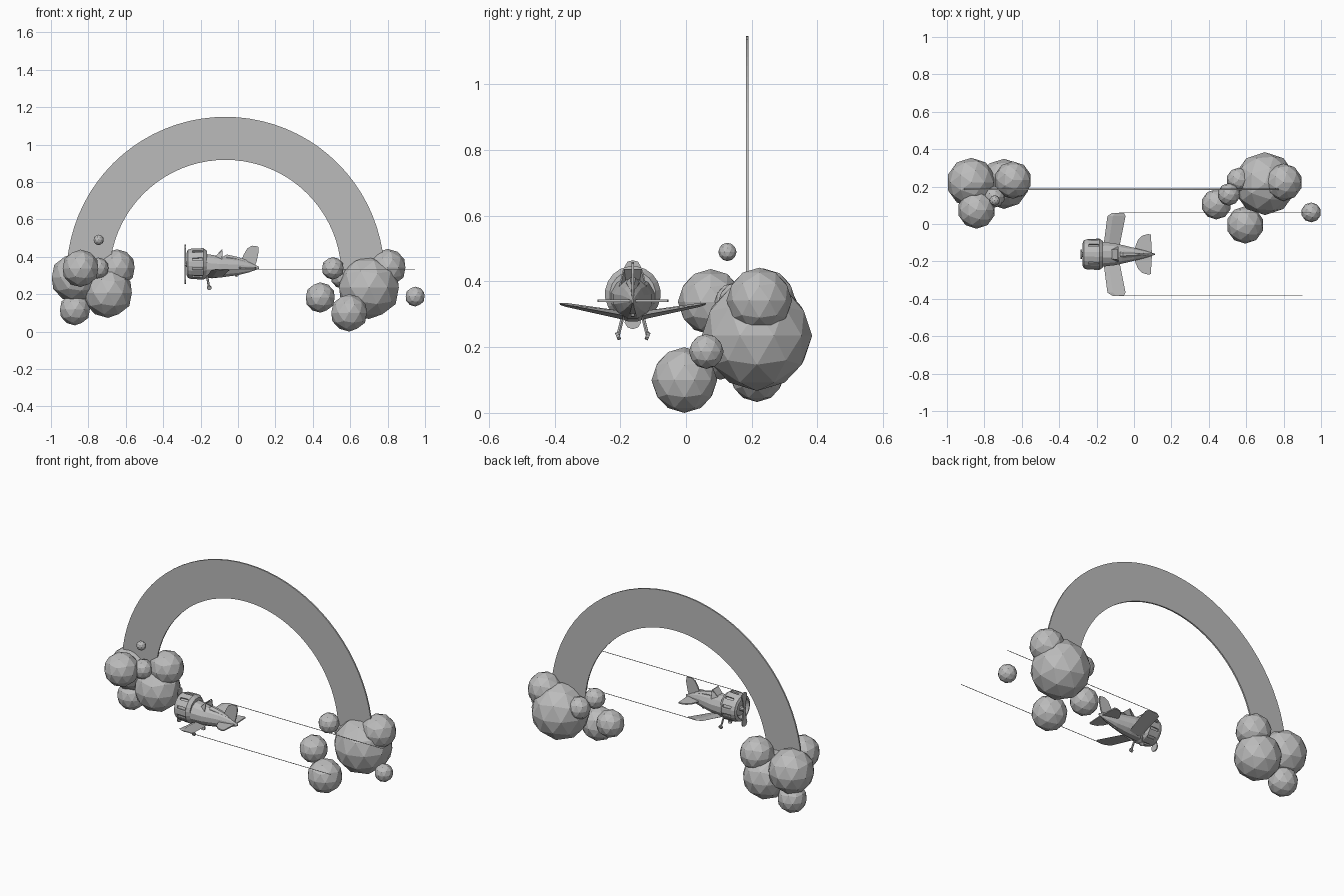
import bpy, bmesh, math
from mathutils import Vector, Matrix

if "Cube" in bpy.data.objects:
    bpy.data.objects.remove(bpy.data.objects["Cube"])

grey = bpy.data.materials.new("plain grey")
grey.diffuse_color = (0.5, 0.5, 0.5, 1)
grey.use_nodes = True
grey.node_tree.nodes["Principled BSDF"].inputs["Base Color"].default_value = grey.diffuse_color
CY = -0.162   # centre plane of the aeroplane


def finish(name, bm):
    bmesh.ops.recalc_face_normals(bm, faces=bm.faces)
    me = bpy.data.meshes.new(name)
    bm.to_mesh(me)
    bm.free()
    me.materials.append(grey)
    ob = bpy.data.objects.new(name, me)
    bpy.context.collection.objects.link(ob)
    return ob


def ball(name, x, y, z, r):
    bm = bmesh.new()
    bmesh.ops.create_icosphere(bm, subdivisions=2, radius=r,
                               matrix=Matrix.Translation((x, y, z)))
    return finish(name, bm)


def plate(name, pts, offset):
    """Flat outline extruded along an offset."""
    bm = bmesh.new()
    off = Vector(offset)
    a = [bm.verts.new(Vector(p) - off / 2) for p in pts]
    b = [bm.verts.new(Vector(p) + off / 2) for p in pts]
    bm.faces.new(a)
    bm.faces.new(b[::-1])
    n = len(a)
    for i in range(n):
        bm.faces.new((a[i], a[(i + 1) % n], b[(i + 1) % n], b[i]))
    return finish(name, bm)


def loft(name, rings, sides, slots=None):
    """Rings along x: (x, centre z, half width, half height)."""
    bm = bmesh.new()
    loops = []
    for x, zc, ry, rz in rings:
        loops.append([bm.verts.new((x, CY + ry * math.sin(2 * math.pi * (i + .5) / sides),
                                    zc + rz * math.cos(2 * math.pi * (i + .5) / sides)))
                      for i in range(sides)])
    cut = []
    for k in range(len(loops) - 1):
        for i in range(sides):
            j = (i + 1) % sides
            f = bm.faces.new((loops[k][i], loops[k][j], loops[k + 1][j], loops[k + 1][i]))
            if k == slots and i % 2:
                cut.append(f)
    bm.faces.new(loops[0])
    bm.faces.new(loops[-1])
    bmesh.ops.recalc_face_normals(bm, faces=bm.faces)
    if cut:
        bmesh.ops.inset_individual(bm, faces=cut, thickness=0.008, depth=0)
        bmesh.ops.inset_individual(bm, faces=cut, thickness=0.0005, depth=-0.008)
    return finish(name, bm)


def rod(name, a, b, r, sides=6):
    a, b = Vector(a), Vector(b)
    d = b - a
    bm = bmesh.new()
    m = Matrix.Translation((a + b) / 2) @ d.to_track_quat('Z', 'Y').to_matrix().to_4x4()
    bmesh.ops.create_cone(bm, cap_ends=True, segments=sides, radius1=r, radius2=r,
                          depth=d.length, matrix=m)
    return finish(name, bm)


# rainbow arch
N = 40
arc = [(r, math.pi * i / N) for r, rng in ((0.85, range(N + 1)), (0.62, range(N, -1, -1))) for i in rng]
bm = bmesh.new()
half = N + 1
rows = []
for y in (0.182, 0.191):
    rows.append([bm.verts.new((-0.067 + r * math.cos(t), y, 0.298 + r * math.sin(t))) for r, t in arc])
n = len(arc)
for row in rows:
    for i in range(N):
        bm.faces.new((row[i], row[i + 1], row[n - 2 - i], row[n - 1 - i]))
for i in range(n):
    j = (i + 1) % n
    bm.faces.new((rows[0][i], rows[0][j], rows[1][j], rows[1][i]))
finish("rainbow_arch", bm)

# clouds at both ends of the arch
right = [(0.70, 0.216, 0.235, 0.168), (0.80, 0.223, 0.342, 0.1), (0.594, -0.005, 0.1, 0.1),
         (0.44, 0.105, 0.182, 0.081), (0.507, 0.158, 0.338, 0.06), (0.56, 0.235, 0.295, 0.066),
         (0.947, 0.062, 0.187, 0.053)]
left = [(-0.87, 0.222, 0.288, 0.132), (-0.695, 0.215, 0.207, 0.134), (-0.648, 0.235, 0.34, 0.1),
        (-0.842, 0.075, 0.338, 0.1), (-0.872, 0.216, 0.117, 0.084), (-0.748, 0.145, 0.338, 0.058),
        (-0.745, 0.126, 0.49, 0.028)]
for side, puffs in (("right", right), ("left", left)):
    for k, p in enumerate(puffs):
        ball(f"{side}_cloud_puff_{k + 1}", *p)

# engine cowling with recessed slots
loft("cowling", [(-0.258, .362, .045, .045), (-0.275, .362, .06, .06), (-0.268, .362, .076, .076),
                 (-0.25, .362, .082, .082), (-0.185, .362, .085, .085), (-0.165, .36, .07, .072)],
     20, slots=3)
# fuselage
loft("fuselage", [(-0.18, .35, .07, .068), (-0.10, .346, .06, .06), (-0.065, .346, .052, .055),
                  (0.0, .346, .036, .046), (0.06, .344, .02, .028), (0.112, .341, .003, .006)], 12)
# raised back behind the cockpit
loft("headrest", [(-0.075, .385, .02, .02), (-0.06, .388, .022, .026), (0.0, .38, .016, .02),
                  (0.05, .37, .006, .012)], 8)
# cockpit windscreen: centre pane and two side panes
for s in (-1, 1):
    plate("windscreen_side", [(-0.125, CY + s * .022, .395), (-0.085, CY + s * .04, .385),
                              (-0.083, CY + s * .028, .435)], (0, .004, 0))
plate("windscreen", [(-0.125, CY - .024, .395), (-0.125, CY + .024, .395),
                     (-0.085, CY + .028, .438), (-0.085, CY - .028, .438)], (.005, 0, 0))

# propeller and hub
rod("propeller_hub", (-0.286, CY, .36), (-0.25, CY, .36), .014, 10)
for s in (-1, 1):
    blade = [(-.008, .0), (-.013, .04), (-.025, .085), (-.016, .1), (0, .105),
             (.016, .1), (.025, .085), (.013, .04), (.008, .0)]
    plate("propeller_blade", [(-0.282, CY + a, .36 + s * b) for a, b in blade], (.006, 0, 0))

for s in (-1, 1):
    # wing: tapers in thickness and rises to the tip
    bm = bmesh.new()
    sections = []
    for y, z, th, x0, x1 in ((0.03, .297, .026, -.165, -.08), (0.205, .329, .012, -.142, -.045),
                             (0.222, .332, .006, -.115, -.055)):
        xm = x0 + (x1 - x0) * .3
        sections.append([bm.verts.new((x, CY + s * y, zz)) for x, zz in
                         ((x0, z), (xm, z + th / 2), (x1, z), (xm, z - th / 2))])
    for a, b in zip(sections, sections[1:]):
        for i in range(4):
            j = (i + 1) % 4
            bm.faces.new((a[i], a[j], b[j], b[i]))
    bm.faces.new(sections[0])
    bm.faces.new(sections[-1])
    finish("wing", bm)
    # tailplane
    plate("tailplane", [(x, CY + s * y, .341) for x, y in
                        ((.0, .0), (.008, .045), (.022, .078), (.045, .1), (.075, .108),
                         (.09, .106), (.095, .02), (.095, 0))], (0, 0, .007))
    # landing leg and foot
    rod("landing_leg", (-0.165, CY + s * .03, .295), (-0.155, CY + s * .045, .235), .006)
    rod("landing_wheel", (-0.154, CY + s * .040, .236), (-0.154, CY + s * .050, .232), .012, 10)
    # wing tip trail
    rod("wing_tip_trail", (-0.08, CY + s * .222, .333), (.945 if s > 0 else .9, CY + s * .222, .333), .002, 4)

# tail fin and tail skid
plate("tail_fin", [(x, CY, z) for x, z in
                   ((.015, .375), (.03, .41), (.05, .445), (.075, .459), (.108, .455),
                    (.11, .425), (.1, .375), (.085, .34), (.03, .35))], (0, .008, 0))
plate("tail_skid", [(-.022, CY, .31), (.012, CY, .32), (.0, CY, .294), (-.012, CY, .292)], (0, .01, 0))
